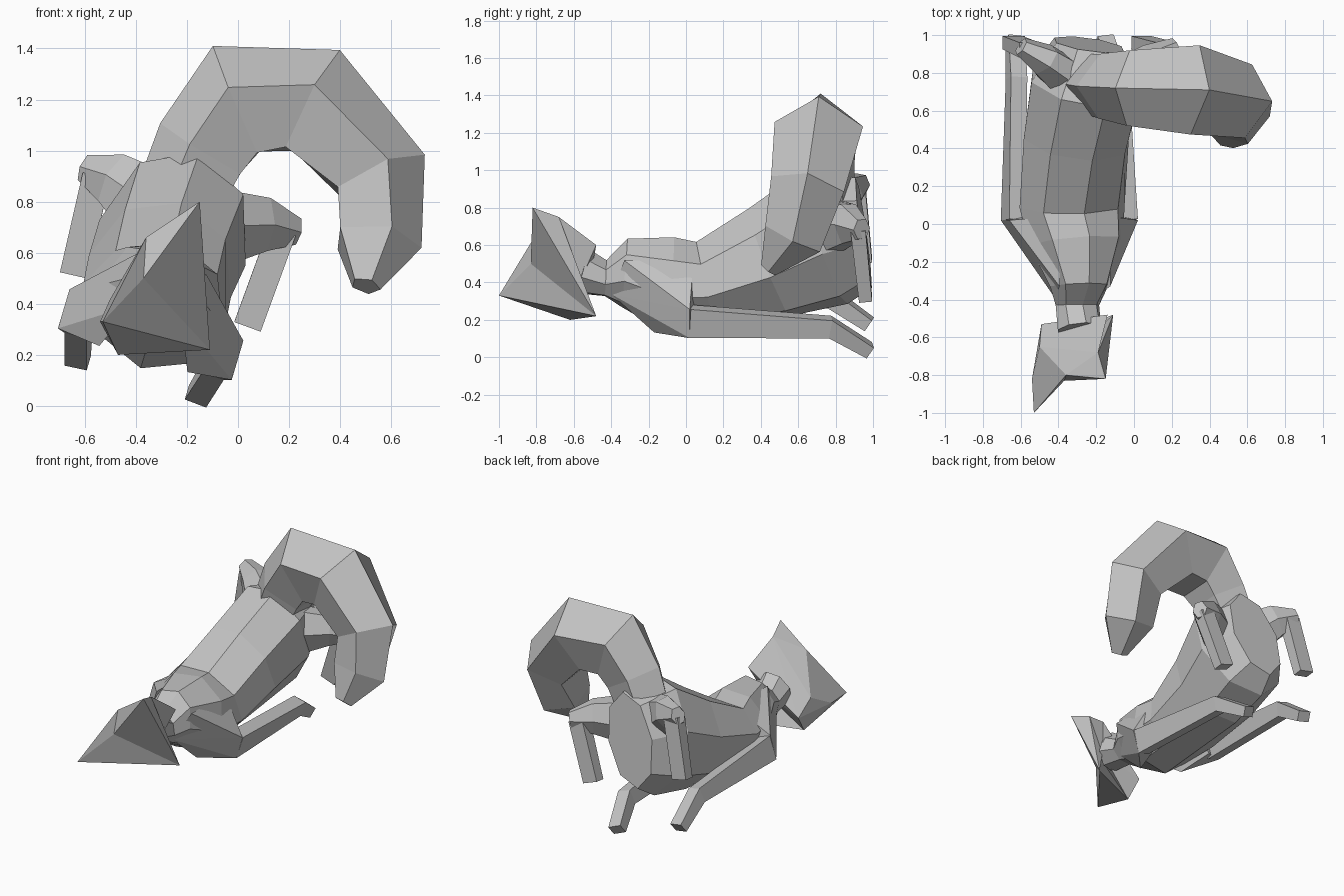
import bpy, bmesh
from math import sin, cos, pi, radians
from mathutils import Vector, Matrix

if "Cube" in bpy.data.objects:
    bpy.data.objects.remove(bpy.data.objects["Cube"])

grey = bpy.data.materials.new("plain grey")
grey.use_nodes = True
grey.diffuse_color = (0.55, 0.55, 0.55, 1)
grey.node_tree.nodes["Principled BSDF"].inputs["Base Color"].default_value = grey.diffuse_color

# The torso and limbs are symmetric in a frame that leans to the left
LEAN = Matrix.Translation((-0.345, 0, 0.27)) @ Matrix.Rotation(radians(16.5), 4, 'Y')


def finish(name, bm, frame):
    bmesh.ops.recalc_face_normals(bm, faces=bm.faces[:])
    bm.transform(frame)
    mesh = bpy.data.meshes.new(name)
    bm.to_mesh(mesh)
    bm.free()
    mesh.materials.append(grey)
    obj = bpy.data.objects.new(name, mesh)
    bpy.context.scene.collection.objects.link(obj)
    return obj


def loft(name, sections, sides, across, frame=Matrix()):
    """Skin rings given as (centre, half width, half height) along a path."""
    bm = bmesh.new()
    centres = [Vector(section[0]) for section in sections]
    # Square rings lie flat, odd ones point outward
    turn = pi / 4 if sides == 4 else pi / 2 * (sides % 2)
    grow = 2 ** 0.5 if sides == 4 else 1
    rings = []
    for i, (centre, width, height) in enumerate(sections):
        tangent = centres[min(i + 1, len(centres) - 1)] - centres[max(i - 1, 0)]
        up = Vector(across).cross(tangent).normalized()
        side = tangent.cross(up).normalized()
        ring = []
        for k in range(sides):
            a = turn + 2 * pi * k / sides
            offset = side * cos(a) * width + up * sin(a) * height
            ring.append(bm.verts.new(centres[i] + offset * grow))
        rings.append(ring)
    for lower, upper in zip(rings, rings[1:]):
        for k in range(sides):
            n = (k + 1) % sides
            bm.faces.new((lower[k], lower[n], upper[n], upper[k]))
    bm.faces.new(rings[0])
    bm.faces.new(rings[-1])
    return finish(name, bm, frame)


def hull(name, points, frame=Matrix()):
    bm = bmesh.new()
    verts = [bm.verts.new(p) for p in points]
    bmesh.ops.convex_hull(bm, input=verts)
    loose = [v for v in bm.verts if not v.link_faces]
    bmesh.ops.delete(bm, geom=loose, context='VERTS')
    return finish(name, bm, frame)


# Torso, from the neck to the raised rump
torso = [
    ((0, -0.56, 0.20), 0.12, 0.13),
    ((0, -0.43, 0.16), 0.12, 0.10),
    ((0, -0.33, 0.19), 0.16, 0.19),
    ((0, -0.10, 0.13), 0.26, 0.26),
    ((-0.02, 0.10, 0.13), 0.29, 0.23),
    ((-0.03, 0.45, 0.24), 0.29, 0.32),
    ((-0.02, 0.74, 0.38), 0.30, 0.39),
    ((-0.01, 0.95, 0.41), 0.18, 0.31),
]
loft("torso", torso, 8, (1, 0, 0), LEAN)

# Limbs, the same on both sides
for side, label in ((1, "left"), (-1, "right")):
    shoulder = [
        (0.14, -0.33, 0.30), (0.10, -0.40, 0.10), (0.18, -0.17, -0.09),
        (0.14, 0.04, 0.30), (0.24, -0.14, 0.20), (0.355, 0.02, 0.09),
        (0.355, 0.02, -0.07), (0.24, 0.06, -0.05),
    ]
    hull(label + "_shoulder", [(side * x, y, z) for x, y, z in shoulder], LEAN)

    foreleg = [
        ((side * 0.31, 0.02, 0.01), 0.045, 0.08),
        ((side * 0.28, 0.77, -0.03), 0.045, 0.05),
        ((side * 0.245, 0.98, -0.17), 0.045, 0.035),
    ]
    loft(label + "_front_leg", foreleg, 4, (1, 0, 0), LEAN)

    thigh = [
        ((side * 0.17, 0.78, 0.50), 0.11, 0.16),
        ((side * 0.30, 0.87, 0.55), 0.09, 0.12),
        ((side * 0.43, 0.94, 0.56), 0.05, 0.06),
    ]
    loft(label + "_thigh", thigh, 6, (0, 1, 0), LEAN)

    shin = [
        ((side * 0.38, 0.92, 0.55), 0.055, 0.04),
        ((side * 0.355, 0.96, 0.15), 0.055, 0.035),
    ]
    loft(label + "_hind_shin", shin, 4, (1, 0, 0), LEAN)

# Thick bushy tail curling over to the left
tail = [
    ((-0.19, 0.74, 0.87), 0.17, 0.19),
    ((-0.13, 0.73, 1.00), 0.18, 0.205),
    ((0.0, 0.72, 1.18), 0.21, 0.25),
    ((0.29, 0.71, 1.18), 0.25, 0.24),
    ((0.55, 0.65, 0.90), 0.21, 0.20),
    ((0.54, 0.57, 0.64), 0.17, 0.18),
    ((0.50, 0.44, 0.47), 0.05, 0.06),
]
loft("tail", tail, 5, (0, -1, 0))

# Tilted wedge head: two face wedges meeting in a shallow fold, skull behind
ear_left, ear_right = (-0.15, -0.82, 0.80), (-0.53, -1, 0.33)
brow, fold = (-0.36, -0.80, 0.66), (-0.37, -0.83, 0.50)
muzzle, chin = (-0.11, -0.48, 0.22), (-0.47, -0.62, 0.20)
crown = [(-0.19, -0.68, 0.75), (-0.20, -0.56, 0.42)]
nape, jaw = (-0.14, -0.48, 0.60), (-0.54, -0.82, 0.33)
cheeks = [(-0.50, -0.65, 0.42), (-0.49, -0.53, 0.32)]
hull("lower_face", [ear_right, fold, brow, muzzle, chin, jaw])
hull("upper_face", [ear_left, fold, brow, muzzle] + crown)
hull("skull", [fold, brow, chin, nape, jaw] + crown + cheeks)
